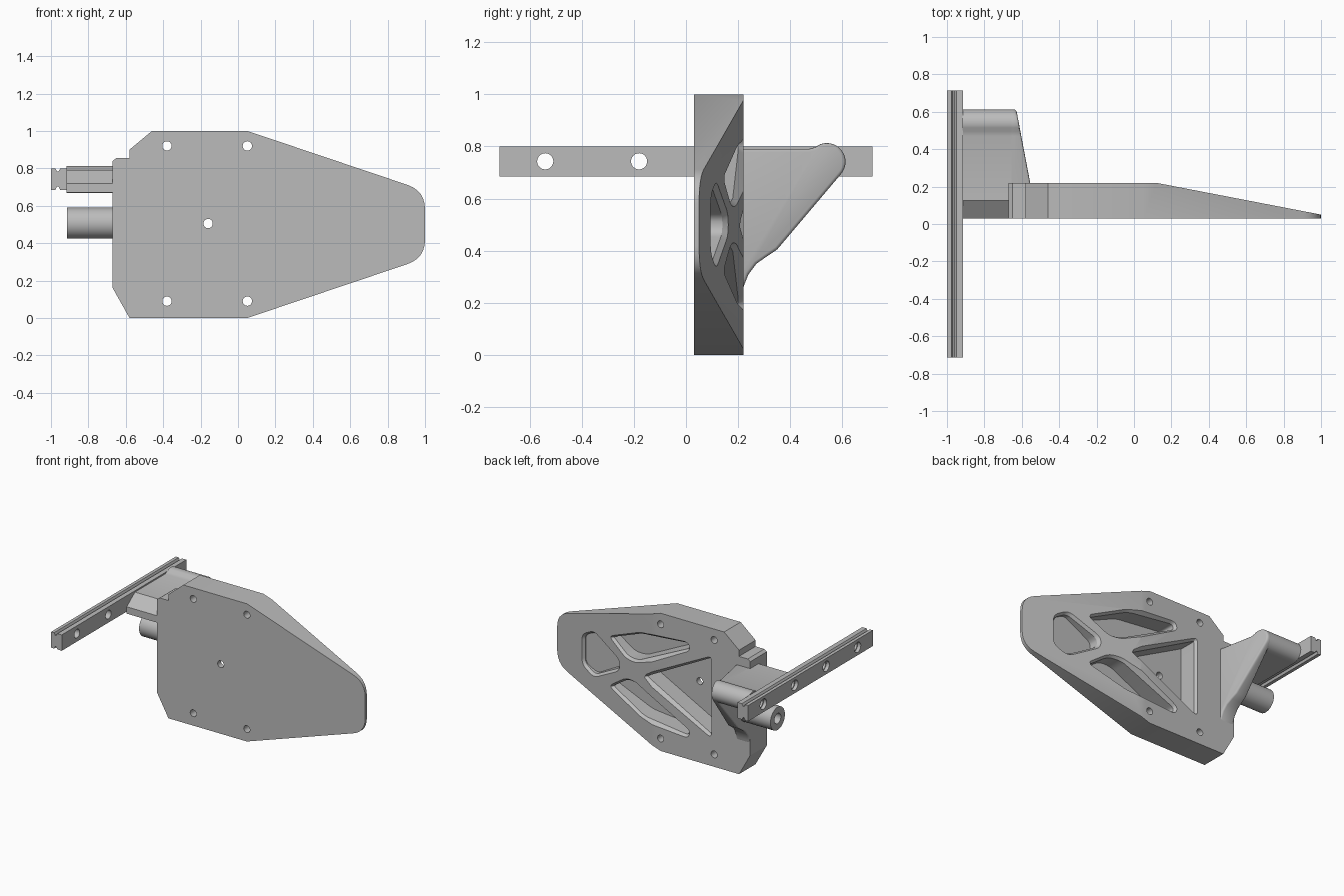
import bpy, bmesh, math
from mathutils import Vector

if "Cube" in bpy.data.objects:
    bpy.data.objects.remove(bpy.data.objects["Cube"])

grey = bpy.data.materials.new("metal grey")
grey.diffuse_color = (0.5, 0.5, 0.5, 1)
grey.use_nodes = True
grey.node_tree.nodes["Principled BSDF"].inputs["Base Color"].default_value = grey.diffuse_color


def loft(name, rings):
    """Closed solid through equal-length rings of 3D points."""
    bm = bmesh.new()
    vs = [[bm.verts.new(p) for p in r] for r in rings]
    n = len(rings[0])
    for a, b in zip(vs, vs[1:]):
        for i in range(n):
            j = (i + 1) % n
            bm.faces.new((a[i], a[j], b[j], b[i]))
    bm.faces.new(vs[0])
    bm.faces.new(vs[-1])
    bmesh.ops.recalc_face_normals(bm, faces=bm.faces)
    if "cutter" in name:
        bmesh.ops.triangulate(bm, faces=bm.faces)
    me = bpy.data.meshes.new(name)
    bm.to_mesh(me)
    bm.free()
    me.materials.append(grey)
    ob = bpy.data.objects.new(name, me)
    bpy.context.collection.objects.link(ob)
    return ob


def rounded(pts, r, steps=6):
    """Round polygon corners; a third value on a point overrides r."""
    out, n = [], len(pts)
    for i, p in enumerate(pts):
        c = Vector(p[:2])
        rad = p[2] if len(p) > 2 else r
        if rad == 0:
            out.append(c)
            continue
        a, b = Vector(pts[i - 1][:2]) - c, Vector(pts[(i + 1) % n][:2]) - c
        a, b = (c + v.normalized() * min(rad, v.length * 0.45) for v in (a, b))
        for k in range(steps + 1):
            t = k / steps
            out.append(a * (1 - t) ** 2 + c * 2 * t * (1 - t) + b * t * t)
    return out


def offset(pts, d):
    """Move a convex polygon outward by d."""
    n = len(pts)
    area = sum(pts[i - 1].cross(pts[i]) for i in range(n))
    s = 1 if area > 0 else -1
    out = []
    for i, p in enumerate(pts):
        t = (pts[(i + 1) % n] - pts[i - 1]).normalized()
        out.append(p + Vector((t.y, -t.x)) * d * s)
    return out


def circle(cu, cv, r, n=32):
    return [(cu + r * math.cos(2 * math.pi * k / n),
             cv + r * math.sin(2 * math.pi * k / n)) for k in range(n)]


def along_y(pts, y):
    return [(p[0], y, p[1]) for p in pts]


def along_x(pts, x):
    return [(x, p[0], p[1]) for p in pts]


def baked(ob):
    bpy.context.view_layer.update()
    dg = bpy.context.evaluated_depsgraph_get()
    return bpy.data.meshes.new_from_object(ob.evaluated_get(dg))


def volume(me):
    bm = bmesh.new()
    bm.from_mesh(me)
    v = bm.calc_volume()
    bm.free()
    return v


def cut(ob, cutters):
    """Subtract cutters one at a time, falling back to another solver if one fails."""
    for c in cutters:
        before = volume(ob.data)
        for solver in ('EXACT', 'MANIFOLD', 'FLOAT'):
            m = ob.modifiers.new("cut", 'BOOLEAN')
            m.operation, m.solver, m.object = 'DIFFERENCE', solver, c
            me = baked(ob)
            ob.modifiers.clear()
            if 0.6 * before < volume(me) < before * 0.99999:
                ob.data = me
                break
        bpy.data.objects.remove(c)


def surf(x):
    """Height of the plate's back surface, tapering to the tip."""
    return 0.22 - max(0, x - 0.12) * 0.193


# Main plate, sliced by the taper plane
outline = rounded([(-0.46, 1), (0.05, 1), (1, 0.68, 0.1), (1, 0.32, 0.1), (0.05, 0),
                   (-0.58, 0), (-0.67, 0.16), (-0.67, 0.84), (-0.65, 0.855),
                   (-0.58, 0.855), (-0.58, 0.9)], 0)
plate = loft("main_plate", [along_y(outline, 0.03), along_y(outline, 0.22)])
bm = bmesh.new()
bm.from_mesh(plate.data)
res = bmesh.ops.bisect_plane(bm, geom=bm.verts[:] + bm.edges[:] + bm.faces[:],
                             plane_co=(0.12, 0.22, 0), plane_no=(0.193, 1, 0), clear_outer=True)
bmesh.ops.holes_fill(bm, edges=[e for e in bm.edges if e.is_boundary], sides=0)
bmesh.ops.recalc_face_normals(bm, faces=bm.faces)
bm.to_mesh(plate.data)
bm.free()

# Lightening pockets with chamfered rims
cutters = []
upper = [(0.52, 0.68), (0.22, 0.81), (-0.17, 0.85), (-0.19, 0.79), (0.26, 0.57), (0.36, 0.57)]
lower = [(x, 1 - z) for x, z in upper]
centre = [(0.21, 0.5), (-0.36, 0.8), (-0.36, 0.2)]
tip = [(0.42, 0.46), (0.42, 0.54), (0.66, 0.67), (0.77, 0.61), (0.77, 0.39), (0.66, 0.33)]
for shape in (upper, lower, centre, tip):
    p = rounded(shape, 0.045)
    inner, outer = offset(p, -0.015), offset(p, 0.015)
    cutters.append(loft("pocket_cutter", [
        along_y(inner, 0.07),
        [(q.x, surf(q.x) - 0.02, q.y) for q in inner],
        [(q.x, surf(q.x) + 0.02, q.y) for q in outer],
        along_y(outer, 0.4)]))

# Screw holes
for x, z in ((-0.38, 0.92), (0.05, 0.92), (-0.38, 0.09), (0.05, 0.09), (-0.16, 0.505)):
    c = circle(x, z, 0.025, 24)
    cutters.append(loft("hole_cutter", [along_y(c, -0.1), along_y(c, 0.5)]))
cut(plate, cutters)

# Bracket web rising behind the plate
bulb = [(0.54 + 0.072 * math.cos(math.radians(a)), 0.741 + 0.072 * math.sin(math.radians(a)))
        for a in range(110, -91, -10)]
prof = ([(0.15, 0.79), (0.47, 0.79), (0.495, 0.797)] + bulb[:16] +
        [(0.35, 0.405), (0.31, 0.378), (0.27, 0.35), (0.24, 0.31), (0.222, 0.265),
         (0.215, 0.22), (0.15, 0.22)])
web = loft("bracket_web", [along_x(prof, -0.668),
                           [(-0.555 - (y - 0.22) * 0.19, y, z) for y, z in prof]])
bev = web.modifiers.new("bevel", 'BEVEL')
bev.width, bev.segments, bev.limit_method = 0.012, 3, 'ANGLE'
bev.angle_limit = math.radians(50)
me = baked(web)
web.modifiers.clear()
web.data = me

# Bracket arm joining web and rail
prof = [(0.03, 0.67), (0.03, 0.72), (0.125, 0.79), (0.47, 0.79), (0.495, 0.797)] + bulb
arm = loft("bracket_arm", [along_x(prof, -0.916), along_x(prof, -0.65)])

# Round spacer with a bore
tube = loft("spacer_tube", [along_x(circle(0.255, 0.507, 0.083, 48), x) for x in (-0.915, -0.665)])
cut(tube, [loft("bore_cutter", [along_x(circle(0.255, 0.507, 0.037), x) for x in (-1, -0.7)])])

# Grooved rail with counterbored holes
half = [(-1, 0.8), (-0.976, 0.8), (-0.968, 0.783), (-0.96, 0.783), (-0.95, 0.8), (-0.915, 0.8)]
sec = half + [(x, 1.485 - z) for x, z in reversed(half)]
rail = loft("slide_rail", [[(x, y, z) for x, z in sec] for y in (-0.715, 0.715)])
cutters = []
for y in (-0.54, -0.18, 0.18, 0.54):
    cutters.append(loft("rail_cutter", [along_x(circle(y, 0.743, r), x) for x, r in
                   ((-1.05, 0.037), (-0.975, 0.037), (-0.974, 0.031), (-0.8, 0.031))]))
cut(rail, cutters)

# Smooth rounded surfaces, keep edges crisp
bpy.ops.object.select_all(action='DESELECT')
for ob in (plate, web, arm, tube, rail):
    ob.select_set(True)
bpy.context.view_layer.objects.active = plate
bpy.ops.object.shade_smooth_by_angle(angle=math.radians(28))
